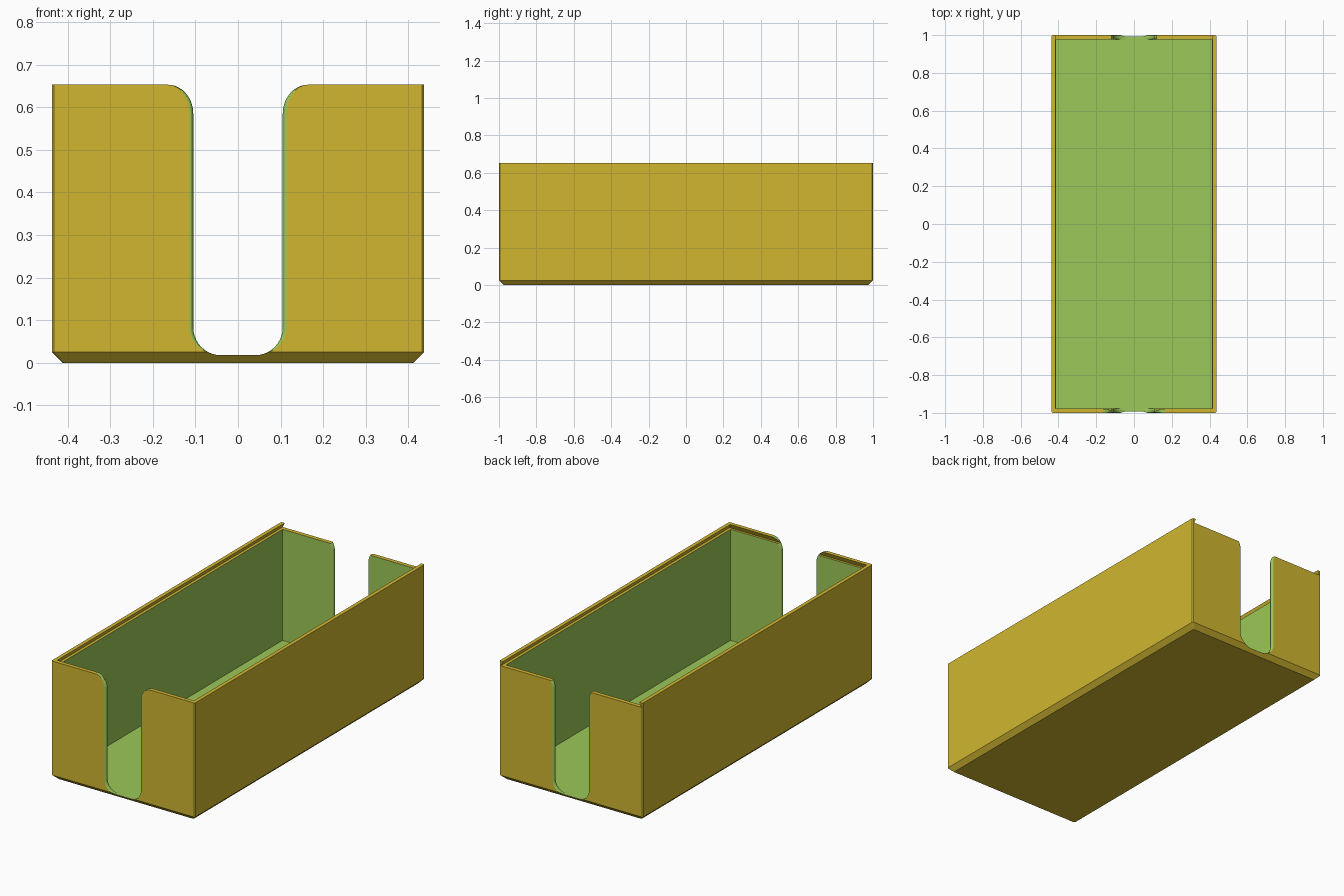
import bpy
import bmesh
import math

if "Cube" in bpy.data.objects:
    bpy.data.objects.remove(bpy.data.objects["Cube"], do_unlink=True)


def material(name, rgb):
    m = bpy.data.materials.new(name)
    m.use_nodes = True
    m.diffuse_color = (*rgb, 1)
    m.node_tree.nodes["Principled BSDF"].inputs["Base Color"].default_value = (*rgb, 1)
    return m


MATS = [material("mustard_yellow", (0.638, 0.468, 0.03)),
        material("leaf_green", (0.333, 0.578, 0.098))]

W, L, H = 0.437, 1.0, 0.653      # half width, half length, height
FLOOR, LEDGE = 0.017, 0.628
IN_X, IN_Y = 0.412, 0.977        # inner half sizes
LIP_X = 0.416                    # rim opening above the lid groove


def loft(name, sections, mat_index):
    """Closed solid skinned through matching point loops."""
    bm = bmesh.new()
    rings = [[bm.verts.new(p) for p in s] for s in sections]
    for a, b in zip(rings, rings[1:]):
        n = len(a)
        for i in range(n):
            j = (i + 1) % n
            bm.faces.new((a[i], a[j], b[j], b[i]))
    bm.faces.new(rings[0])
    bm.faces.new(rings[-1])
    bmesh.ops.recalc_face_normals(bm, faces=bm.faces)
    for f in bm.faces:
        f.material_index = mat_index
    me = bpy.data.meshes.new(name)
    bm.to_mesh(me)
    bm.free()
    for m in MATS:
        me.materials.append(m)
    ob = bpy.data.objects.new(name, me)
    bpy.context.collection.objects.link(ob)
    return ob


def rect(x, y0, y1, z):
    return [(-x, y0, z), (x, y0, z), (x, y1, z), (-x, y1, z)]


def eased_rect(x, y, z, c=0.005):
    """Rectangle with small cut corners."""
    return [(-x + c, -y, z), (x - c, -y, z), (x, -y + c, z), (x, y - c, z),
            (x - c, y, z), (-x + c, y, z), (-x, y - c, z), (-x, -y + c, z)]


def notch_section(y, grow, steps=10):
    """Finger slot outline: rounded foot, straight sides, flared mouth."""
    half = []
    for i in range(steps + 1):
        t = math.pi / 2 * (i / steps - 1)
        half.append((0.04 + (0.065 + grow) * math.cos(t), 0.083 + 0.065 * math.sin(t)))
    for i in range(steps + 1):
        t = math.pi / 2 * i / steps
        half.append((0.165 - (0.06 - grow) * math.cos(t), 0.585 + 0.068 * math.sin(t)))
    half.append((0.165, 0.75))
    return [(x, y, z) for x, z in half] + [(-x, y, z) for x, z in reversed(half)]


def notch(name, side):
    """Slot cutter whose edges are rounded on both wall faces."""
    mid, half_t, edge = (L + IN_Y) / 2, (L - IN_Y) / 2, 0.009
    secs = [notch_section(side * (IN_Y - 0.01), edge)]
    for k in range(-4, 5):
        u = math.sin(k / 4 * math.pi / 2)
        grow = edge * (1 - math.sqrt(max(0, 1 - u * u)))
        secs.append(notch_section(side * (mid + half_t * u), grow))
    secs.append(notch_section(side * (L + 0.01), edge))
    return loft(name, secs, 1)


# Outer body with a chamfered foot
C = 0.025
tray = loft("open_tray", [eased_rect(W - C, L - C, 0), eased_rect(W, L, C),
                          eased_rect(W, L, H)], 0)

# Cavity, undercut lid groove open at the back, and two finger slots
slope = 2 * (0.428 - LIP_X)
cutters = [
    loft("cavity_cutter", [rect(IN_X, -IN_Y, IN_Y, FLOOR),
                           rect(IN_X, -IN_Y, IN_Y, LEDGE + 0.01)], 1),
    loft("lid_groove_cutter", [rect(0.428, -0.99, 1.1, LEDGE),
                               rect(0.428 - slope, -0.99 + slope, 1.1, 2 * H - LEDGE)], 0),
    notch("front_slot_cutter", -1),
    notch("back_slot_cutter", 1),
]
bpy.context.view_layer.objects.active = tray
for c in cutters:
    mod = tray.modifiers.new(c.name, "BOOLEAN")
    mod.operation = "DIFFERENCE"
    mod.solver = "EXACT"
    mod.object = c
    bpy.ops.object.modifier_apply(modifier=mod.name)
for c in cutters:
    bpy.data.objects.remove(c, do_unlink=True)
